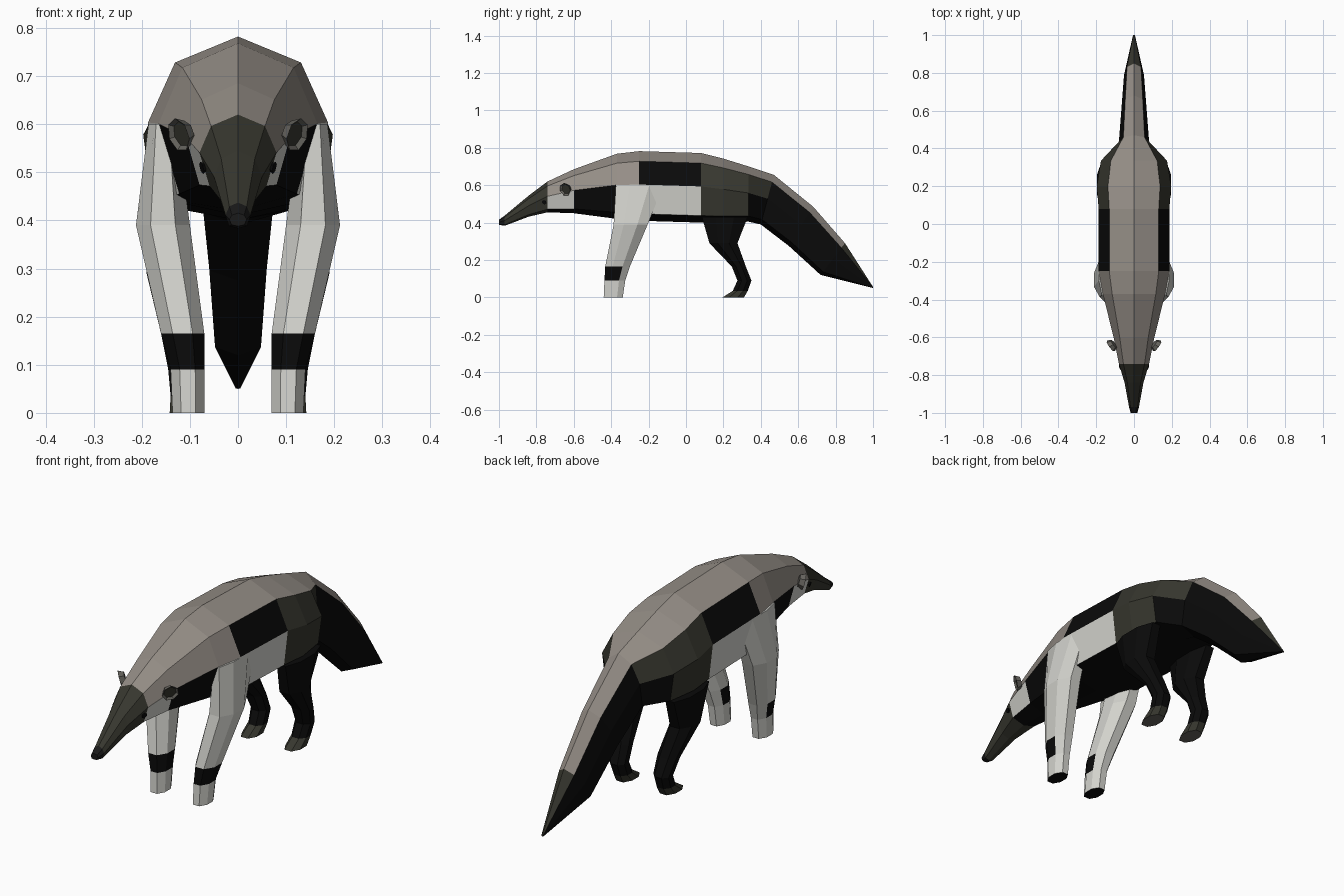
import bpy, bmesh
from mathutils import Vector

if "Cube" in bpy.data.objects:
    bpy.data.objects.remove(bpy.data.objects["Cube"])

def material(name, *c):
    m = bpy.data.materials.new(name)
    m.diffuse_color = (*c, 1)
    m.use_nodes = True
    m.node_tree.nodes["Principled BSDF"].inputs["Base Color"].default_value = m.diffuse_color
    return m

MATS = [material("taupe_fur", .30, .27, .24), material("olive_fur", .038, .038, .028),
        material("black_fur", .003, .003, .003), material("pale_grey_fur", .66, .66, .62),
        material("ear_grey", .13, .125, .11), material("nose_black", .01, .01, .01)]
TAUPE, OLIVE, BLACK, PALE, EAR, NOSE = range(6)

def finish(name, bm):
    bmesh.ops.recalc_face_normals(bm, faces=bm.faces)
    me = bpy.data.meshes.new(name)
    bm.to_mesh(me)
    bm.free()
    for m in MATS:
        me.materials.append(m)
    ob = bpy.data.objects.new(name, me)
    bpy.context.collection.objects.link(ob)
    return ob

def loft(name, rings, rule, caps):
    """Bridge rings of points; rule(segment, side) gives the colour."""
    bm = bmesh.new()
    vs = [[bm.verts.new(p) for p in r] for r in rings]
    n = len(rings[0])
    for i in range(len(vs) - 1):
        for j in range(n):
            k = (j + 1) % n
            f = bm.faces.new((vs[i][j], vs[i][k], vs[i + 1][k], vs[i + 1][j]))
            f.material_index = rule(i, j)
    for r, c in zip((vs[0], vs[-1]), caps):
        bm.faces.new(r).material_index = c
    return finish(name, bm)

# Body, snout and tail stations: y, top z, half width, bottom z
STATIONS = [(-1, .415, .018, .388), (-.97, .437, .026, .383), (-.84, .545, .05, .432),
            (-.74, .62, .08, .455), (-.6, .685, .108, .45), (-.37, .768, .165, .42),
            (-.25, .782, .187, .41), (.08, .772, .187, .4), (.2, .742, .197, .4),
            (.335, .7, .175, .405), (.47, .655, .08, .39), (.68, .485, .066, .275),
            (.85, .29, .053, .12), (1, .056, .005, .05)]

def body_ring(y, top, w, bottom):
    """Eight-sided section with ridge and keel, leaning back along the tail."""
    h = top - bottom
    lean = max(0, min(.13, (y - .335) * .52, (1 - y) * .9))
    low = .74 if y < -.3 else .9
    half = [(0, 0), (.7 * w, .145), (w, .48), (low * w, .9), (0, 1)]
    pts = half + [(-x, t) for x, t in half[3:0:-1]]
    return [(x, y - lean * t, top - h * t) for x, t in pts]

def body_colour(seg, side):
    band = min(side, 7 - side)          # 0 = back, 3 = belly
    if seg < 3:
        return OLIVE if seg else NOSE
    if band == 0:
        return OLIVE if seg == 12 else TAUPE
    if band == 1:
        return TAUPE if seg < 6 else OLIVE if 7 <= seg < 10 else BLACK
    if band == 2:
        return PALE if seg in (3, 5, 6) else OLIVE if seg in (7, 8) else BLACK
    return BLACK

loft("body_and_tail", [body_ring(*s) for s in STATIONS], body_colour, (NOSE, OLIVE))

# Leg stations: z, outer x, front y, rear y
FRONT = [(.6, .186, -.375, -.12), (.39, .212, -.387, -.205), (.165, .16, -.432, -.3),
         (.09, .14, -.436, -.325), (0, .136, -.44, -.338)]
HIND = [(.43, .197, .085, .33), (.29, .19, .125, .275), (.165, .16, .245, .32),
        (.09, .145, .275, .35), (.035, .14, .25, .33), (0, .142, .195, .31)]

def leg_ring(z, x1, y0, y1, s):
    """Chamfered rectangle; the inner side moves out above the wrist."""
    x0 = .07 + .133 * max(0, z - .165)
    a, b = (x1 - x0) * .27, (y1 - y0) * .3
    pts = [(x0 + a, y0), (x1 - a, y0), (x1, y0 + b), (x1, y1 - b),
           (x1 - a, y1), (x0 + a, y1), (x0, y1 - b), (x0, y0 + b)]
    return [(s * x, y, z) for x, y in pts]

def disc(name, sides, r, thick, colour, aim, place):
    """Small faceted disc facing the aim direction."""
    bm = bmesh.new()
    bmesh.ops.create_cone(bm, cap_ends=True, segments=sides, radius1=r * .7, radius2=r, depth=thick)
    for f in bm.faces:
        f.material_index = colour
    if colour == EAR:                   # hollow the ear
        front = max(bm.faces, key=lambda f: f.calc_center_median().z)
        bmesh.ops.inset_region(bm, faces=[front], thickness=.009, depth=-.008)
        front.material_index = OLIVE
    ob = finish(name, bm)
    ob.rotation_euler = Vector(aim).to_track_quat('Z', 'Y').to_euler()
    ob.location = place

for s, side in ((1, "right"), (-1, "left")):
    loft(side + "_front_leg", [leg_ring(*r, s) for r in FRONT],
         lambda i, j: BLACK if i == 2 and j not in (3, 4, 5) else PALE, (PALE, BLACK))
    loft(side + "_hind_leg", [leg_ring(*r, s) for r in HIND],
         lambda i, j: OLIVE if i == 4 else BLACK, (BLACK, EAR))
    disc(side + "_ear", 7, .036, .022, EAR, (s * .75, -.55, -.25), (s * .115, -.64, .58))
    disc(side + "_eye", 6, .013, .008, BLACK, (s * .9, -.28, -.25), (s * .072, -.757, .51))
